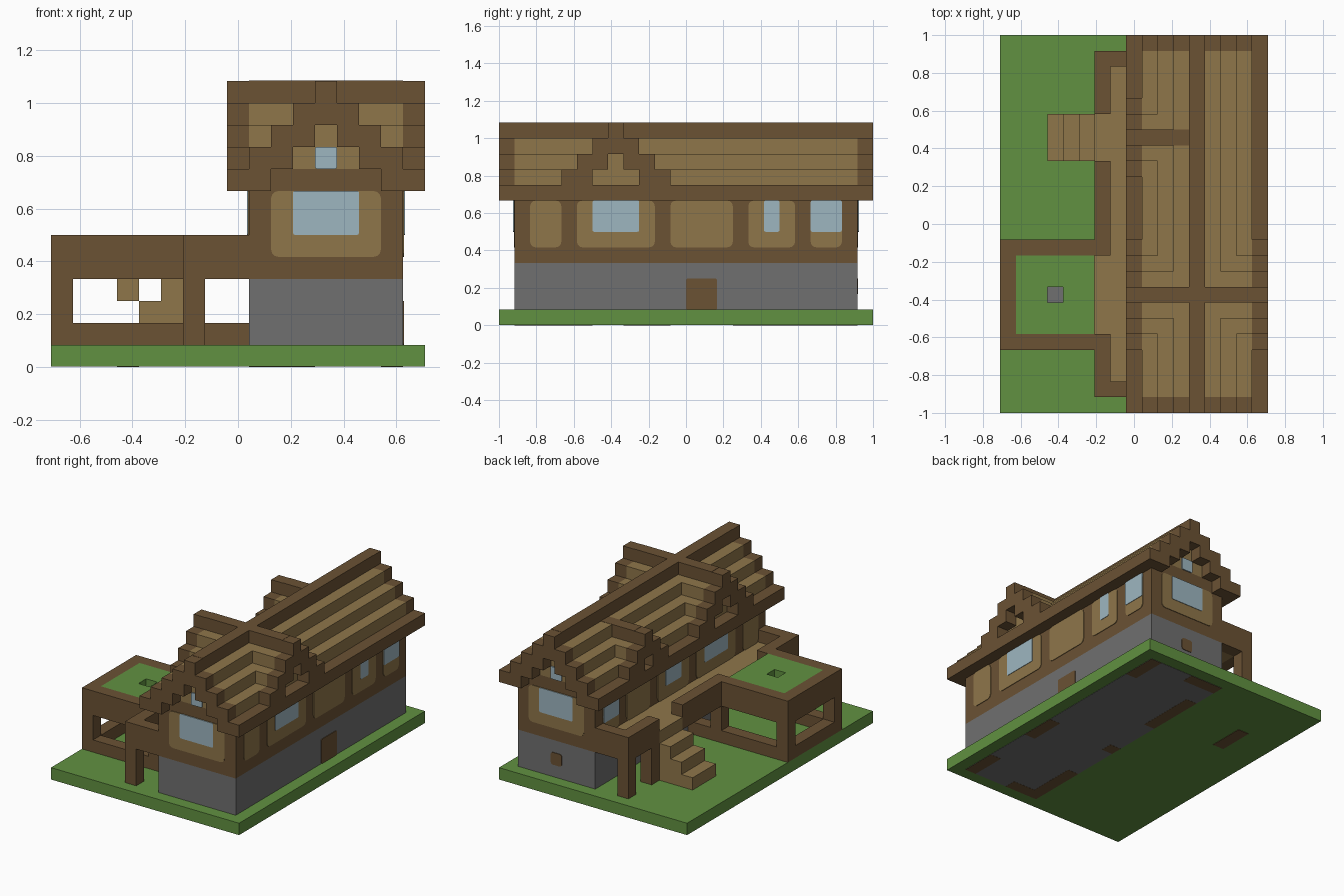
import bpy, bmesh, math
from mathutils import Vector, Matrix

if "Cube" in bpy.data.objects:
    bpy.data.objects.remove(bpy.data.objects["Cube"], do_unlink=True)

U = 1 / 12                      # block size
NX, NY = 17, 24                 # plot size in blocks


def pos(i, j, k):
    return Vector(((i - NX / 2) * U, (j - NY / 2) * U, k * U))


def material(name, r, g, b):
    lin = [((c / 255 + 0.055) / 1.055) ** 2.4 for c in (r, g, b)] + [1]
    m = bpy.data.materials.new(name)
    m.use_nodes = True
    m.diffuse_color = lin
    bsdf = m.node_tree.nodes["Principled BSDF"]
    bsdf.inputs["Base Color"].default_value = lin
    bsdf.inputs["Roughness"].default_value = 0.9
    return m


GRASS = material("grass green", 97, 145, 65)
TIMBER = material("dark timber", 107, 82, 52)
PLANK = material("light plank", 143, 118, 74)
STONE = material("grey stone", 112, 112, 112)
GLASS = material("pale glass", 158, 182, 192)


def finish(name, bm, mat):
    bmesh.ops.recalc_face_normals(bm, faces=bm.faces)
    me = bpy.data.meshes.new(name)
    bm.to_mesh(me)
    bm.free()
    me.materials.append(mat)
    ob = bpy.data.objects.new(name, me)
    bpy.context.collection.objects.link(ob)
    return ob


def part(name, mat, *boxes):
    """Blocks given as (i0, i1, j0, j1, k0, k1) in block units."""
    bm = bmesh.new()
    for i0, i1, j0, j1, k0, k1 in boxes:
        a, b = pos(i0, j0, k0), pos(i1, j1, k1)
        bmesh.ops.create_cube(bm, size=1, matrix=Matrix.Translation((a + b) / 2)
                              @ Matrix.Diagonal((b - a).to_4d()))
    return finish(name, bm, mat)


def plate(name, mat, axis, at, out, span, rise, radius=0.35, lift=0.05):
    """Thin rounded plate on a wall facing along axis 'x' or 'y'."""
    (a0, a1), (k0, k1) = span, rise
    corners = [(a1, k1, 0), (a0, k1, 1), (a0, k0, 2), (a1, k0, 3)]
    ring = []
    for a, k, quarter in corners:
        ca = a + radius * (1 if a == a0 else -1)
        ck = k + radius * (1 if k == k0 else -1)
        for s in range(4):
            t = (quarter + s / 3) * math.pi / 2
            ring.append((ca + radius * math.cos(t), ck + radius * math.sin(t)))
    bm = bmesh.new()
    loops = []
    for depth in (at, at + out * lift):
        loops.append([bm.verts.new(pos(depth, a, k) if axis == "x" else pos(a, depth, k))
                      for a, k in ring])
    bm.faces.new(loops[0])
    bm.faces.new(loops[1])
    n = len(ring)
    for v in range(n):
        w = (v + 1) % n
        bm.faces.new((loops[0][v], loops[0][w], loops[1][w], loops[1][v]))
    return finish(name, bm, mat)


# Ground and foundations
F = 0.03
part("lawn", GRASS, (0, 17, 0, 24, F, 1))
part("foundation", STONE, (9, 16, 1, 23, 0.01, F))
part("foundation_timbers", TIMBER,
     (9, 10, 1, 6, 0, F), (10, 12, 1, 2, 0, F), (15, 16, 1, 4, 0, F),
     (9, 10, 10, 11, 0, F), (9, 10, 15, 20, 0, F), (15, 16, 8, 11, 0, F),
     (9, 12, 22, 23, 0, F), (15, 16, 20, 23, 0, F), (3, 4, 16, 19, 0, F))

# House body
part("stone_storey", STONE, (9, 16, 1, 23, 1, 4))
part("timber_storey", TIMBER, (9, 16, 1, 23, 4, 8))
plate("cellar_door", TIMBER, "x", 16, 1, (12, 14), (1, 3), 0.12)
plate("back_hatch", TIMBER, "y", 23, 1, (12, 13), (2, 3), 0.2)

# Wall panels and windows on the two long sides
bays = [(2, 4), (5, 10), (11, 15), (16, 19), (20, 22)]
for side, at, out, panes in (("left", 16, 1, [(6, 9), (17, 18), (20, 22)]),
                             ("right", 9, -1, [(6, 9), (12, 14), (20, 22)])):
    for n, bay in enumerate(bays):
        plate(f"{side}_wall_panel_{n}", PLANK, "x", at, out, bay, (5, 8))
    for n, pane in enumerate(panes):
        plate(f"{side}_window_{n}", GLASS, "x", at, out, pane, (6, 8), 0.1, 0.09)

# Wall panels and windows on the gable ends
for end, at, out in (("front", 1, -1), ("back", 23, 1)):
    plate(f"{end}_wall_panel", PLANK, "y", at, out, (10, 15), (5, 8))
    plate(f"{end}_window", GLASS, "y", at, out, (11, 14), (6, 8), 0.1, 0.09)
    plate(f"{end}_gable_window", GLASS, "y", at, out, (12, 13), (9, 10), 0.1, 0.09)


def gable_roof(name, mid, top, start, stop, along, ends):
    """Stepped roof: ridge, plank courses, gable infill and verge boards."""
    def box(c0, c1, r0, r1, k0, k1):
        return (c0, c1, r0, r1, k0, k1) if along == "y" else (r0, r1, c0, c1, k0, k1)

    courses, verges, infill = [], [], []
    for d in range(top - 8):
        hi = top - d
        lo = max(8, hi - 2)
        for c in {mid - d, mid + d}:
            if 0 < d < top - 9:
                courses.append(box(c, c + 1, start, stop, lo, hi))
            for e in ends:
                verges.append(box(c, c + 1, e, e + 1, lo, hi))
            if lo > 9:
                infill.append(box(c, c + 1, start, stop, 9, lo))
    half = top - 11
    part(name + "_ridge", TIMBER, box(mid, mid + 1, start, stop, top - 2, top + 0.02))
    part(name + "_courses", PLANK, *courses)
    part(name + "_verge_boards", TIMBER, *verges)
    part(name + "_gable_infill", PLANK, *infill)
    part(name + "_tie_beam", TIMBER, box(mid - half + 0, mid + half + 1, start, stop, 8, 9))


gable_roof("main_roof", 12, 13, 1, 23, "y", (0, 23))
gable_roof("cross_roof", 7, 13, 9, 16, "x", (8, 16))
gable_roof("porch_roof", 17, 12, 9, 12, "x", (8,))
part("eaves", TIMBER, (8, 9, 0, 24, 8, 9), (16, 17, 0, 24, 8, 9))

# Raised deck along the right side, with railing and posts
part("deck", PLANK, (7, 9, 2, 22, 4, 5), (6, 7, 5, 10, 4, 5), (6, 7, 16, 19, 4, 5))
part("deck_railing", TIMBER,
     (6, 7, 1, 5, 4, 6), (6, 7, 10, 16, 4, 6), (6, 7, 19, 23, 4, 6),
     (7, 9, 1, 2, 4, 6), (7, 9, 22, 23, 4, 6))
part("deck_posts", TIMBER, *[(6, 7, j, j + 1, 1, 4) for j in (1, 4, 10, 19, 22)])
part("stairs", PLANK, *[(3 + s, 6, 16, 19, 1 + s, 2 + s) for s in range(3)])

# Roof garden beside the deck
part("garden_frame", TIMBER, (0, 6, 4, 5, 4, 6), (0, 6, 10, 11, 4, 6), (0, 1, 5, 10, 4, 6))
part("garden_posts", TIMBER, (0, 1, 4, 5, 2, 4), (0, 1, 10, 11, 2, 4))
part("garden_sill", TIMBER, (0, 9, 4, 5, 1, 2), (0, 9, 10, 11, 1, 2), (0, 1, 5, 10, 1, 2))


def holed(k0, k1):
    return [(1, 3, 5, 10, k0, k1), (4, 6, 5, 10, k0, k1),
            (3, 4, 5, 7, k0, k1), (3, 4, 8, 10, k0, k1)]


part("garden_lawn", GRASS, *holed(5, 6))
part("garden_floor", PLANK, *holed(4, 5))
part("garden_well", STONE, (3, 4, 7, 8, 4, 5))
part("hanging_lantern", PLANK, (3, 4, 7, 8, 3, 4))
